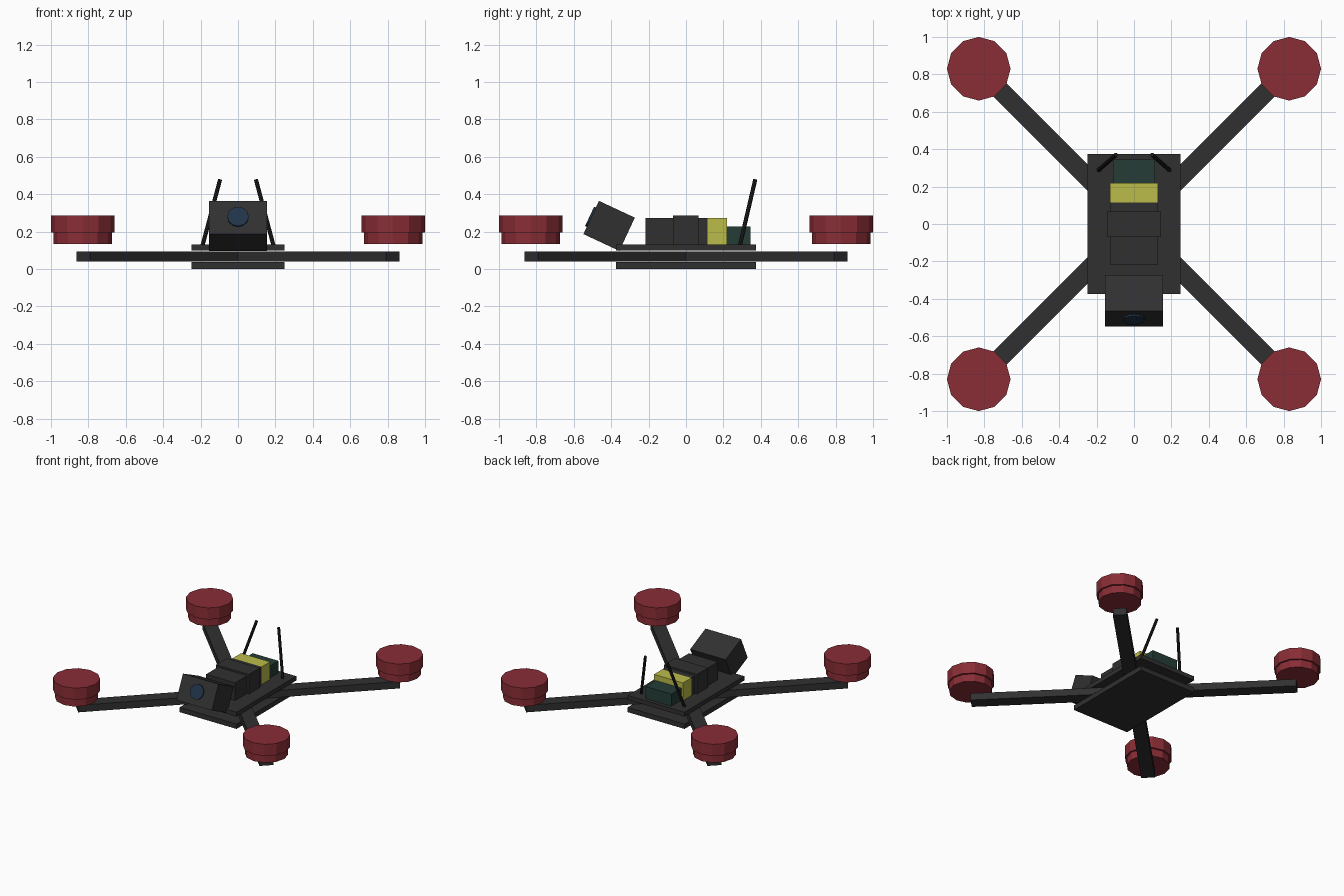
import bpy, math
from mathutils import Vector, Matrix

if "Cube" in bpy.data.objects:
    bpy.data.objects.remove(bpy.data.objects["Cube"])


def material(name, r, g, b):
    m = bpy.data.materials.new(name)
    m.diffuse_color = (r, g, b, 1)
    m.use_nodes = True
    m.node_tree.nodes["Principled BSDF"].inputs["Base Color"].default_value = m.diffuse_color
    return m


GREY = material("dark grey", 0.030, 0.030, 0.031)
BLACK = material("black", 0.013, 0.013, 0.013)
RED = material("dark red", 0.25, 0.026, 0.036)
YELLOW = material("yellow", 0.50, 0.50, 0.068)
GREEN = material("dark green", 0.018, 0.046, 0.038)
BLUE = material("lens blue", 0.015, 0.034, 0.065)


def finish(name, mat, matrix):
    o = bpy.context.object
    o.name = name
    o.data.transform(matrix)
    o.data.materials.append(mat)
    return o


def box(name, mat, lo, hi, matrix=Matrix()):
    lo, hi = Vector(lo), Vector(hi)
    bpy.ops.mesh.primitive_cube_add(size=1)
    place = Matrix.Translation((lo + hi) / 2) @ Matrix.Diagonal((*(hi - lo), 1))
    return finish(name, mat, matrix @ place)


def rod(name, mat, a, b, radius, sides):
    a, b = Vector(a), Vector(b)
    bpy.ops.mesh.primitive_cylinder_add(vertices=sides, radius=radius, depth=(b - a).length)
    turn = (b - a).to_track_quat('Z', 'Y').to_matrix().to_4x4()
    return finish(name, mat, Matrix.Translation((a + b) / 2) @ turn)


# frame plates
box("lower_plate", GREY, (-0.248, -0.373, 0), (0.248, 0.373, 0.038))
box("upper_plate", GREY, (-0.248, -0.373, 0.098), (0.248, 0.373, 0.132))

# arms with two-step motors floating above their tips
for i, (sx, sy) in enumerate([(1, 1), (-1, 1), (-1, -1), (1, -1)]):
    turn = Matrix.Rotation(math.radians(45 + 90 * i), 4, 'Z')
    box(f"arm_{i + 1}", GREY, (0, -0.05, 0.04), (1.17, 0.05, 0.095), turn)
    x, y = 0.83 * sx, 0.83 * sy
    rod(f"motor_base_{i + 1}", RED, (x, y, 0.135), (x, y, 0.20), 0.156, 12)
    rod(f"motor_cap_{i + 1}", RED, (x, y, 0.195), (x, y, 0.287), 0.17, 12)

# battery, strap, yellow end and rear receiver
box("battery", GREY, (-0.127, -0.217, 0.13), (0.127, 0.115, 0.272))
box("battery_strap", GREY, (-0.144, -0.069, 0.13), (0.144, 0.067, 0.286))
box("battery_end", YELLOW, (-0.127, 0.115, 0.13), (0.127, 0.219, 0.272))
box("receiver", GREEN, (-0.112, 0.219, 0.13), (0.112, 0.344, 0.228))

# camera tilted upwards
tilt = Matrix.Translation((0, -0.411, 0.231)) @ Matrix.Rotation(math.radians(-25), 4, 'X')
box("camera", GREY, (-0.155, -0.106, -0.098), (0.155, 0.106, 0.098), tilt)
rod("camera_lens", BLUE, tilt @ Vector((0, -0.09, 0.002)),
    tilt @ Vector((0, -0.116, 0.002)), 0.057, 12)

# antennas leaning inwards and backwards
for s, side in ((-1, "left"), (1, "right")):
    rod(f"antenna_{side}", BLACK, (0.19 * s, 0.288, 0.125), (0.096 * s, 0.37, 0.478), 0.011, 8)
